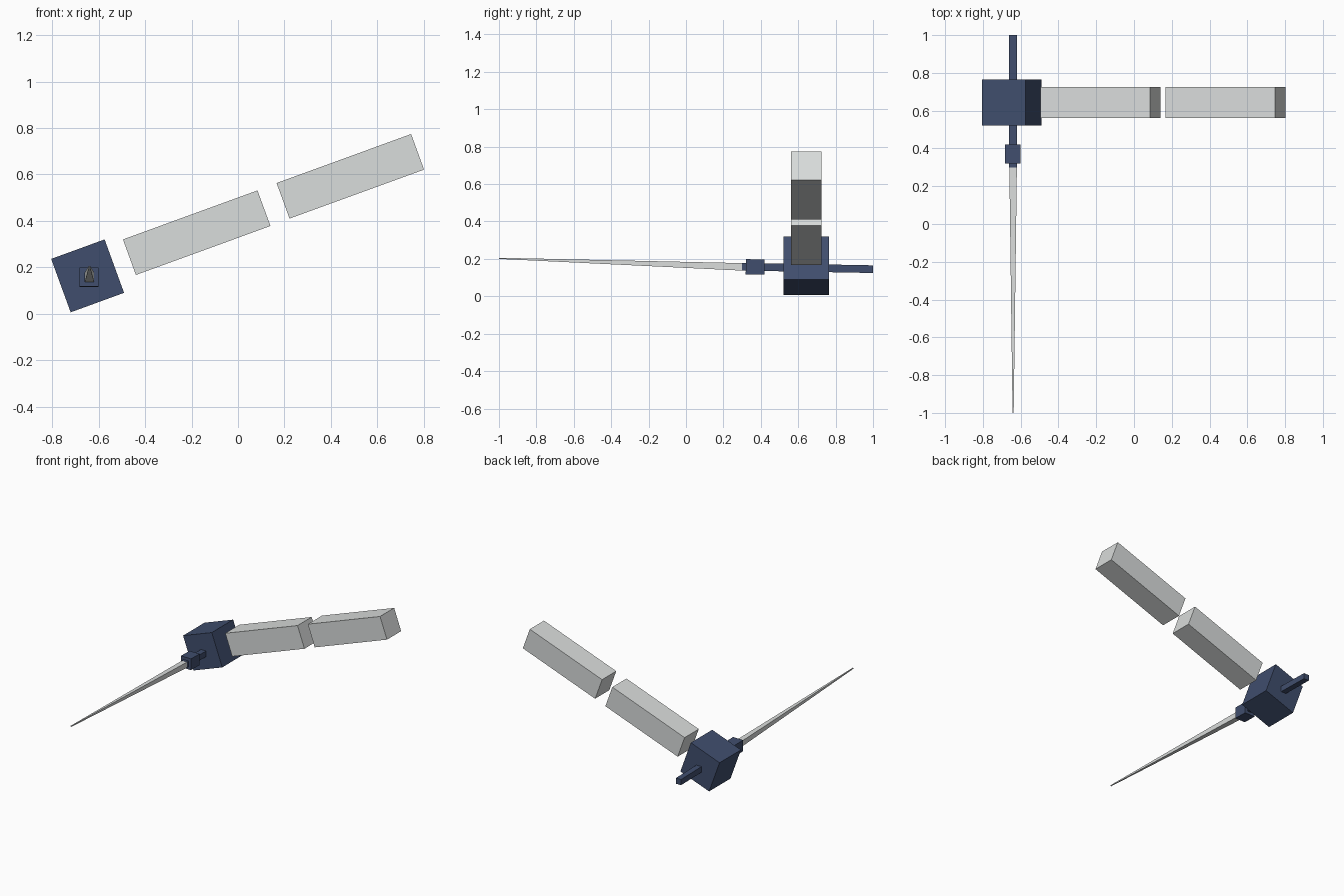
import bpy, bmesh, math
from mathutils import Vector

if "Cube" in bpy.data.objects:
    bpy.data.objects.remove(bpy.data.objects["Cube"])


def material(name, rgb):
    m = bpy.data.materials.new(name)
    m.diffuse_color = (*[(c / 255 / 1.0) ** 2.2 for c in rgb], 1)
    m.use_nodes = True
    m.node_tree.nodes["Principled BSDF"].inputs["Base Color"].default_value = m.diffuse_color
    return m


navy = material("navy", (66, 79, 109))
pale = material("pale grey", (217, 220, 219))


def box(name, centre, size, mat, tilt_x=0, tilt_y=0):
    bpy.ops.mesh.primitive_cube_add(size=1, location=centre)
    o = bpy.context.object
    o.name = name
    o.scale = size
    o.rotation_euler = (math.radians(tilt_x), math.radians(tilt_y), 0)
    o.data.materials.append(mat)
    return o


def taper(name, start, end, w0, w1, mat):
    # square bar along y, from width w0 to width w1
    bm = bmesh.new()
    rings = []
    for p, w in ((start, w0), (end, w1)):
        rings.append([bm.verts.new(Vector(p) + Vector((sx * w / 2, 0, sz * w / 2)))
                      for sx, sz in ((-1, -1), (1, -1), (1, 1), (-1, 1))])
    a, b = rings
    bm.faces.new(a)
    bm.faces.new(b[::-1])
    for i in range(4):
        j = (i + 1) % 4
        bm.faces.new((a[i], b[i], b[j], a[j]))
    bmesh.ops.recalc_face_normals(bm, faces=bm.faces)
    me = bpy.data.meshes.new(name)
    bm.to_mesh(me)
    bm.free()
    o = bpy.data.objects.new(name, me)
    bpy.context.collection.objects.link(o)
    me.materials.append(mat)


# main body and the two panels along the tilted arm
box("body", (-0.648, 0.643, 0.163), (0.245, 0.245, 0.245), navy, tilt_y=-20)
for i, (x, z) in enumerate(((-0.178, 0.349), (0.484, 0.592))):
    box(f"panel_{i + 1}", (x, 0.643, z), (0.617, 0.162, 0.163), pale, tilt_y=-20)

# rod through the body, joint block and long spike
taper("rod", (-0.64, 1.0, 0.145), (-0.64, 0.3, 0.158), 0.041, 0.041, navy)
box("joint", (-0.642, 0.37, 0.157), (0.081, 0.1, 0.081), navy, tilt_x=-1.2)
taper("spike", (-0.64, 0.34, 0.156), (-0.64, -1.0, 0.203), 0.041, 0.006, pale)
